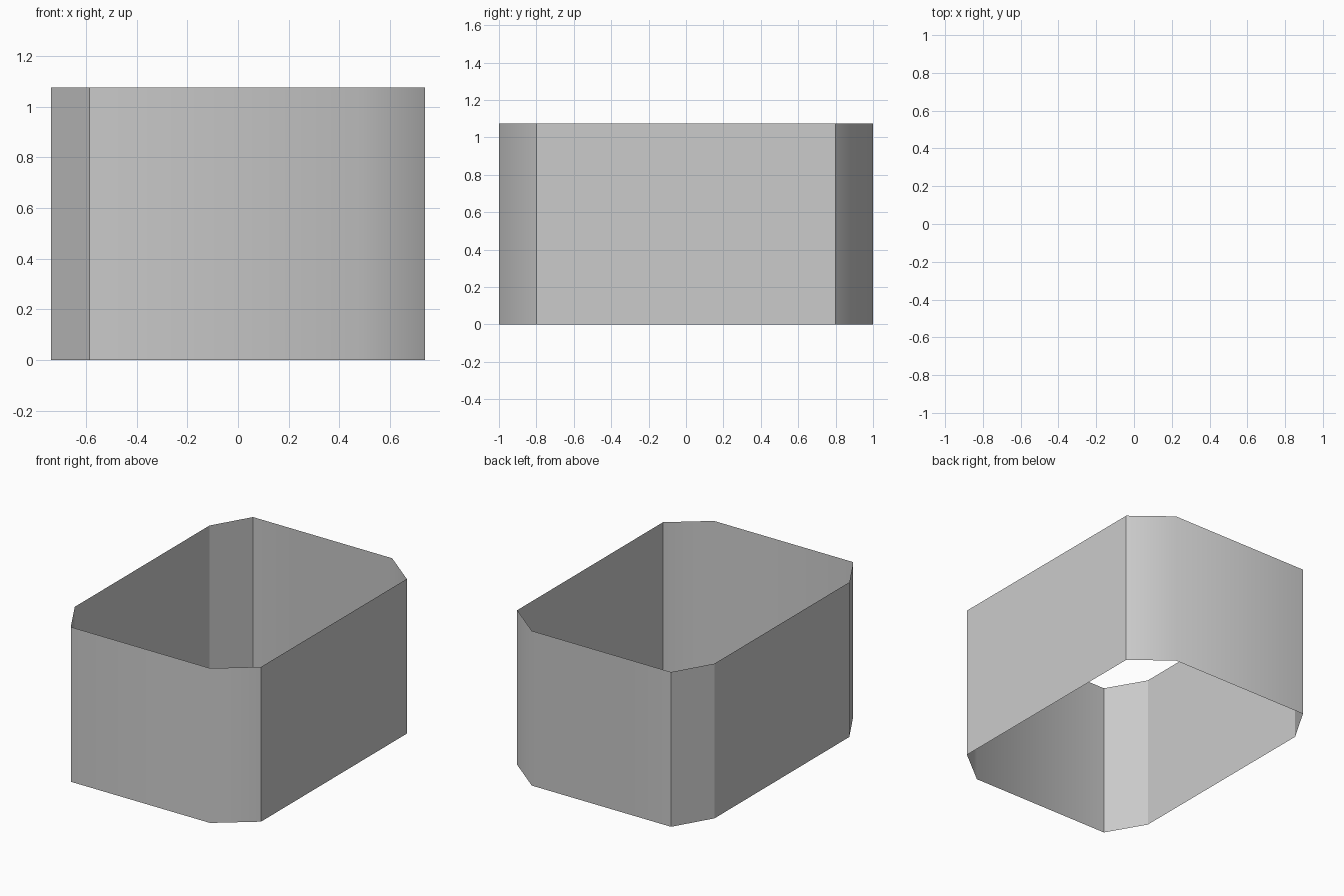
import bpy, bmesh

if "Cube" in bpy.data.objects:
    bpy.data.objects.remove(bpy.data.objects["Cube"])

HEIGHT = 1.075

# Front half of the plan outline, left to right; the back half is its mirror
half = [(-0.737, -0.74), (-0.585, -1.0), (0.485, -1.0), (0.737, -0.8)]
outline = half + [(x, -y) for x, y in reversed(half)]

# Open, thin-walled eight-sided band
bm = bmesh.new()
bottom = [bm.verts.new((x, y, 0)) for x, y in outline]
top = [bm.verts.new((x, y, HEIGHT)) for x, y in outline]
n = len(outline)
for i in range(n):
    j = (i + 1) % n
    face = bm.faces.new((bottom[i], bottom[j], top[j], top[i]))
    # Front and back blend into the right-hand chamfers; other walls are flat
    face.smooth = i in (1, 2, 4, 5)

mesh = bpy.data.meshes.new("wall_band")
bm.to_mesh(mesh)
bm.free()
band = bpy.data.objects.new("wall_band", mesh)
bpy.context.collection.objects.link(band)
